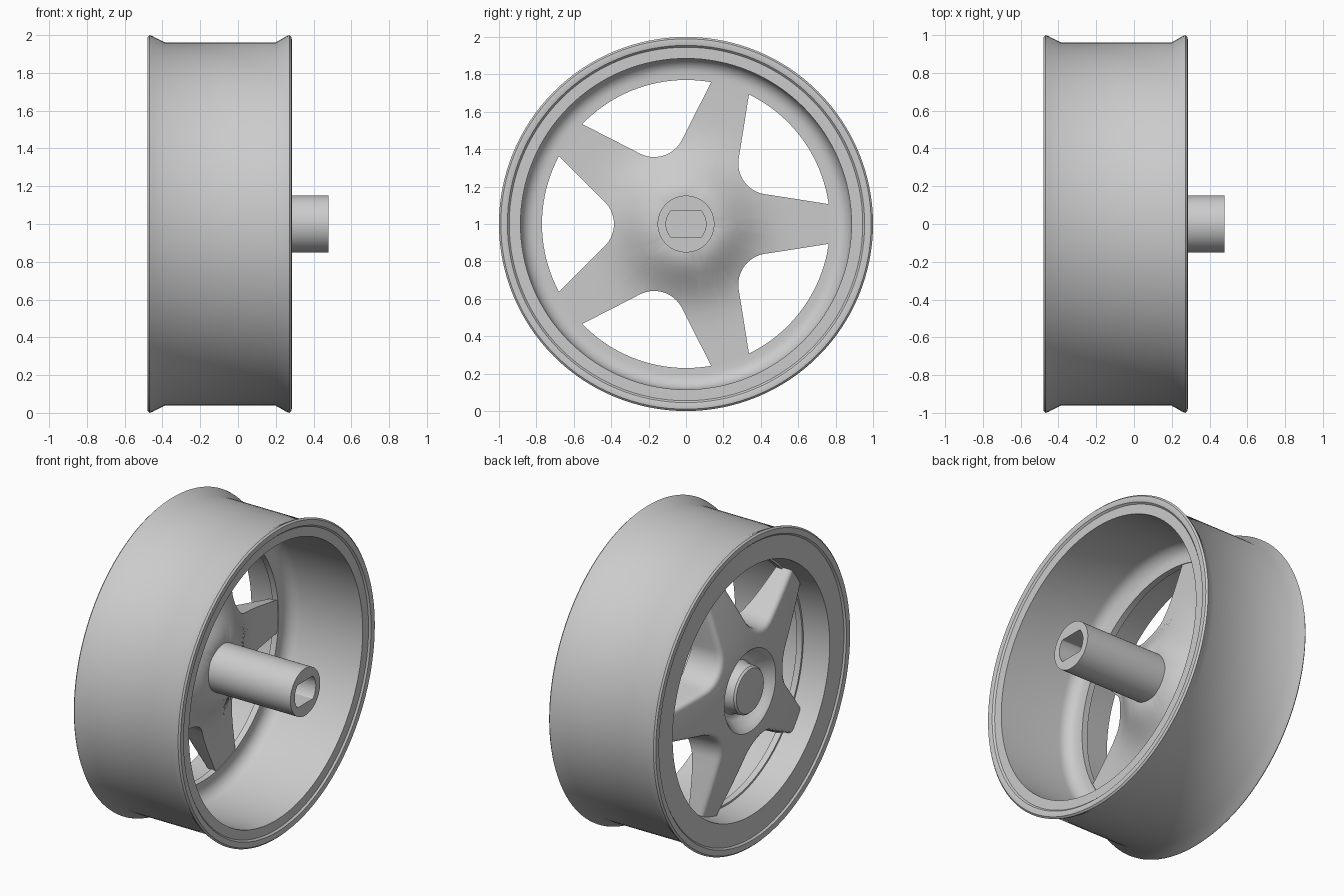
import bpy, bmesh, math
from mathutils import Vector

cube = bpy.data.objects.get("Cube")
if cube:
    bpy.data.objects.remove(cube, do_unlink=True)

# Single satin grey finish
grey = bpy.data.materials.new("wheel grey")
grey.use_nodes = True
grey.diffuse_color = (0.6, 0.6, 0.6, 1)
bsdf = grey.node_tree.nodes["Principled BSDF"]
bsdf.inputs["Base Color"].default_value = (0.6, 0.6, 0.6, 1)
bsdf.inputs["Roughness"].default_value = 0.5

AXLE_HEIGHT = 1.0


def skin(name, loops, closed=False):
    """Bridge equal-length loops of (x, y, z); cap the ends or close the ring."""
    bm = bmesh.new()
    rings = [[bm.verts.new((x, y, z + AXLE_HEIGHT)) for x, y, z in lp] for lp in loops]
    n = len(rings[0])
    pairs = list(zip(rings, rings[1:]))
    if closed:
        pairs.append((rings[-1], rings[0]))
    else:
        bm.faces.new(rings[0])
        bm.faces.new(rings[-1])
    for a, b in pairs:
        for i in range(n):
            j = (i + 1) % n
            bm.faces.new((a[i], a[j], b[j], b[i]))
    bmesh.ops.recalc_face_normals(bm, faces=bm.faces[:])
    mesh = bpy.data.meshes.new(name)
    bm.to_mesh(mesh)
    bm.free()
    mesh.materials.append(grey)
    obj = bpy.data.objects.new(name, mesh)
    bpy.context.collection.objects.link(obj)
    bpy.ops.object.select_all(action='DESELECT')
    obj.select_set(True)
    bpy.context.view_layer.objects.active = obj
    bpy.ops.object.shade_smooth_by_angle(angle=math.radians(35))
    return obj


def circle(x, r, angles):
    return [(x, r * math.cos(a), r * math.sin(a)) for a in angles]


# Rim: outer barrel with rolled lips, face ring and inner flange
even = [math.tau * i / 128 for i in range(128)]
rim = [(-.465, .80), (-.465, .945), (-.476, .955), (-.48, .975), (-.478, .99),
       (-.468, 1.0), (-.455, .996), (-.39, .962), (.2, .962), (.26, .996),
       (.273, 1.0), (.283, .99), (.285, .975), (.281, .955), (.27, .945), (.27, .885)]
# rounded corner between barrel and flange
for i in range(7):
    a = math.radians(15 * i)
    rim.append((-.17 - .08 * math.sin(a), .805 + .08 * math.cos(a)))
rim += [(-.25, .77), (-.29, .77), (-.29, .782)]
skin("rim", [circle(x, r, even) for x, r in rim], closed=True)

# Star outline in the wheel plane: half a spoke and half a valley, mirrored
VALLEY = math.radians(36)
FILLET, FILLET_CENTRE = .167, .552
tip = Vector((.84, .094))
edge_start = Vector((.42, .16))
half = [Vector((tip.x, tip.y * t)) for t in (0, .5)]
half += [tip.lerp(edge_start, i / 6) for i in range(6)]
for i in range(9):
    phi = math.radians(-45 + 45 * i / 8)
    u = FILLET_CENTRE - FILLET * math.cos(phi)
    v = FILLET * math.sin(phi)
    half.append(Vector((u * math.cos(VALLEY) - v * math.sin(VALLEY),
                        u * math.sin(VALLEY) + v * math.cos(VALLEY))))
sector = [Vector((p.x, -p.y)) for p in reversed(half[1:-1])] + half
outline = []
for k in range(5):
    c, s = math.cos(2 * VALLEY * k), math.sin(2 * VALLEY * k)
    outline += [Vector((p.x * c - p.y * s, p.x * s + p.y * c)) for p in sector]
angles = [math.atan2(p.y, p.x) for p in outline]


def inset(d):
    pts = []
    for i, p in enumerate(outline):
        t = (outline[(i + 1) % len(outline)] - outline[i - 1]).normalized()
        pts.append(p + Vector((-t.y, t.x)) * d)
    return pts


def front(r):
    return -.457 + .112 * (max(r - .26, 0) / .52) ** 1.2


def back(r):
    return -.255 + .15 * math.exp(-(max(r - .15, 0) / .2) ** 2)


def lay(points, surface, lift=0):
    return [(surface(p.length) + lift, p.x, p.y) for p in points]


def blend(points, r, t):
    return [Vector((r * math.cos(a), r * math.sin(a))).lerp(p, t)
            for a, p in zip(angles, points)]


# Centre button and the dished recess around it
dish = [(-.46, .125), (-.457, .14), (-.445, .15), (-.375, .155), (-.362, .165),
        (-.362, .18), (-.375, .2), (-.425, .235), (-.445, .25)]
loops = [circle(x, r, angles) for x, r in dish]
# Front of the spokes, rounded edge, side wall, then the domed back
rounded = inset(.038)
loops += [lay(blend(rounded, .262, i / 8), front) for i in range(9)]
loops += [lay(inset(d), front, lift) for d, lift in ((.026, .005), (.018, .017), (.015, .035))]
loops += [lay(outline, back)]
loops += [lay(blend(outline, .13, 1 - i / 10), back) for i in range(1, 11)]
skin("spoked_hub", loops)

# Axle tube with a double-flat bore
BORE, FLAT = .107, .073


def bore(x):
    return [(x, y, max(-FLAT, min(FLAT, z))) for x, y, z in circle(x, BORE, even)]


skin("axle_tube", [circle(-.2, .152, even), circle(.48, .152, even), bore(.48), bore(.1)])
